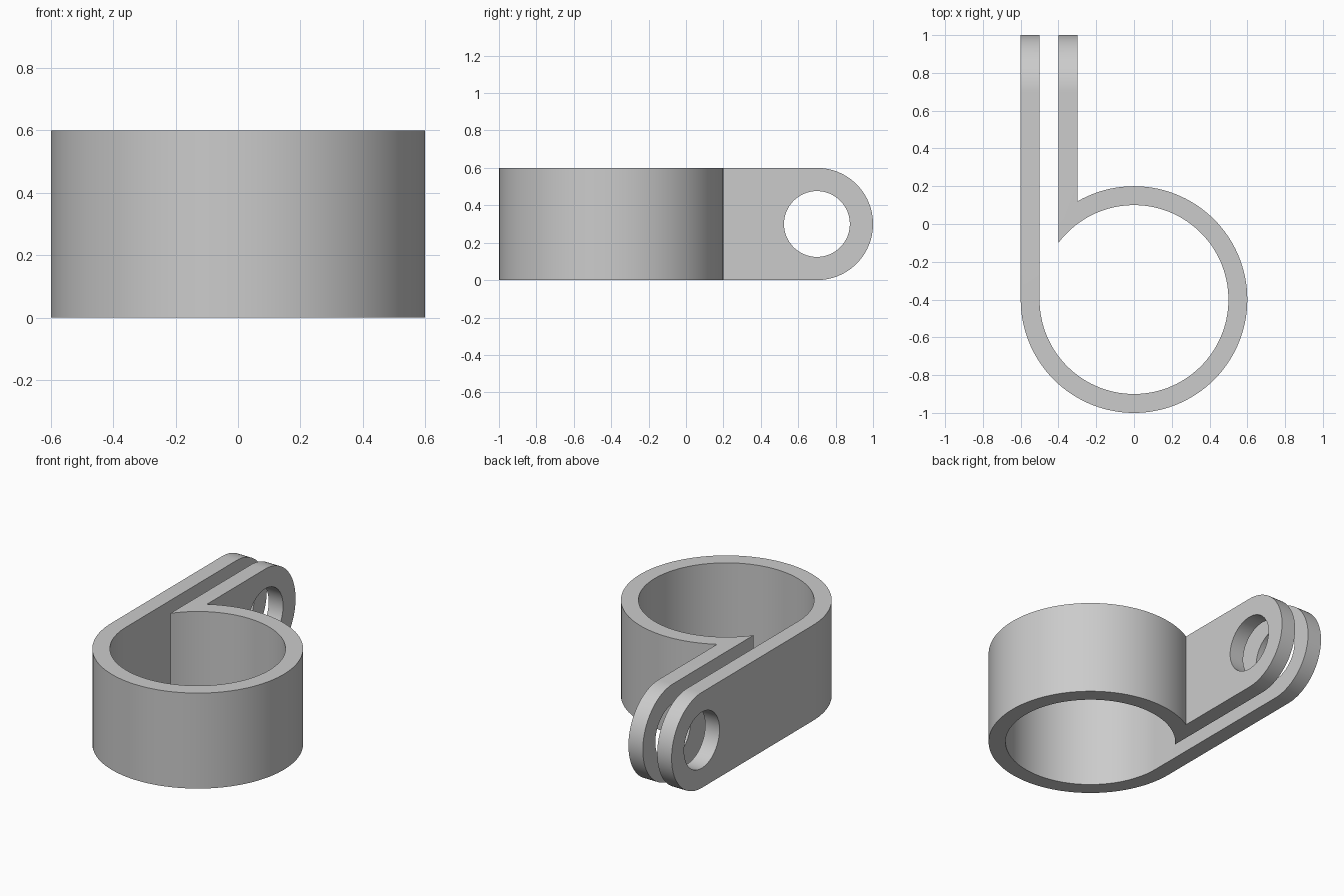
import bpy
import bmesh
from math import cos, sin, acos, pi, radians
from mathutils import Vector

cube = bpy.data.objects.get("Cube")
if cube:
    bpy.data.objects.remove(cube, do_unlink=True)

HEIGHT, OUTER, INNER = 0.6, 0.6, 0.5
RING_Y, HOLE_Y, END_Y = -0.4, 0.7, 1.0
MID = HEIGHT / 2
HOLE_RADIUS = 0.176

grey = bpy.data.materials.new("plain grey")
grey.use_nodes = True
colour = (0.6, 0.6, 0.6, 1)
grey.diffuse_color = colour
grey.node_tree.nodes["Principled BSDF"].inputs["Base Color"].default_value = colour


def arc(cx, cy, r, start, end, steps):
    angles = [start + (end - start) * i / steps for i in range(steps + 1)]
    return [(cx + r * cos(a), cy + r * sin(a)) for a in angles]


def prism(name, points, direction):
    """Extrude a closed outline of 3D points into a solid."""
    bm = bmesh.new()
    face = bm.faces.new([bm.verts.new(p) for p in points])
    made = bmesh.ops.extrude_face_region(bm, geom=[face])["geom"]
    verts = [v for v in made if isinstance(v, bmesh.types.BMVert)]
    bmesh.ops.translate(bm, verts=verts, vec=Vector(direction))
    bmesh.ops.recalc_face_normals(bm, faces=bm.faces)
    mesh = bpy.data.meshes.new(name)
    bm.to_mesh(mesh)
    bm.free()
    mesh.materials.append(grey)
    obj = bpy.data.objects.new(name, mesh)
    bpy.context.collection.objects.link(obj)
    return obj


def side_prism(name, outline):
    """Extrude a (y, z) outline across both tabs."""
    return prism(name, [(-0.8, y, z) for y, z in outline], (0.65, 0, 0))


# Clamp band: one strip running down the long tab, round the ring, up the short tab
plan = [(-OUTER, END_Y)]
plan += arc(0, RING_Y, OUTER, pi, pi + radians(300), 100)
plan += [(-0.3, END_Y), (-0.4, END_Y)]
plan += arc(0, RING_Y, INNER, acos(-0.8), -pi, 108)
plan += [(-INNER, END_Y)]
clamp = prism("clamp_band", [(x, y, 0) for x, y in plan], (0, 0, HEIGHT))

# Cutters: bolt hole, and the waste outside the rounded tab ends
hole = side_prism("hole_cutter", arc(HOLE_Y, MID, HOLE_RADIUS, 0, 2 * pi, 64)[:-1])
end_curve = arc(HOLE_Y, MID, MID, -pi / 2, pi / 2, 48)
waste = [(HOLE_Y, -0.1), (1.2, -0.1), (1.2, 0.7), (HOLE_Y, 0.7)]
end = side_prism("end_cutter", waste + end_curve[::-1])

bpy.context.view_layer.objects.active = clamp
for cutter in (hole, end):
    cutter.hide_render = True
    cut = clamp.modifiers.new(cutter.name, "BOOLEAN")
    cut.operation, cut.solver, cut.object = "DIFFERENCE", "EXACT", cutter
    bpy.ops.object.modifier_apply(modifier=cut.name)
    bpy.data.objects.remove(cutter, do_unlink=True)

# Smooth curved walls, crisp rims
bpy.ops.object.select_all(action="DESELECT")
clamp.select_set(True)
bpy.ops.object.shade_smooth_by_angle(angle=radians(30))
